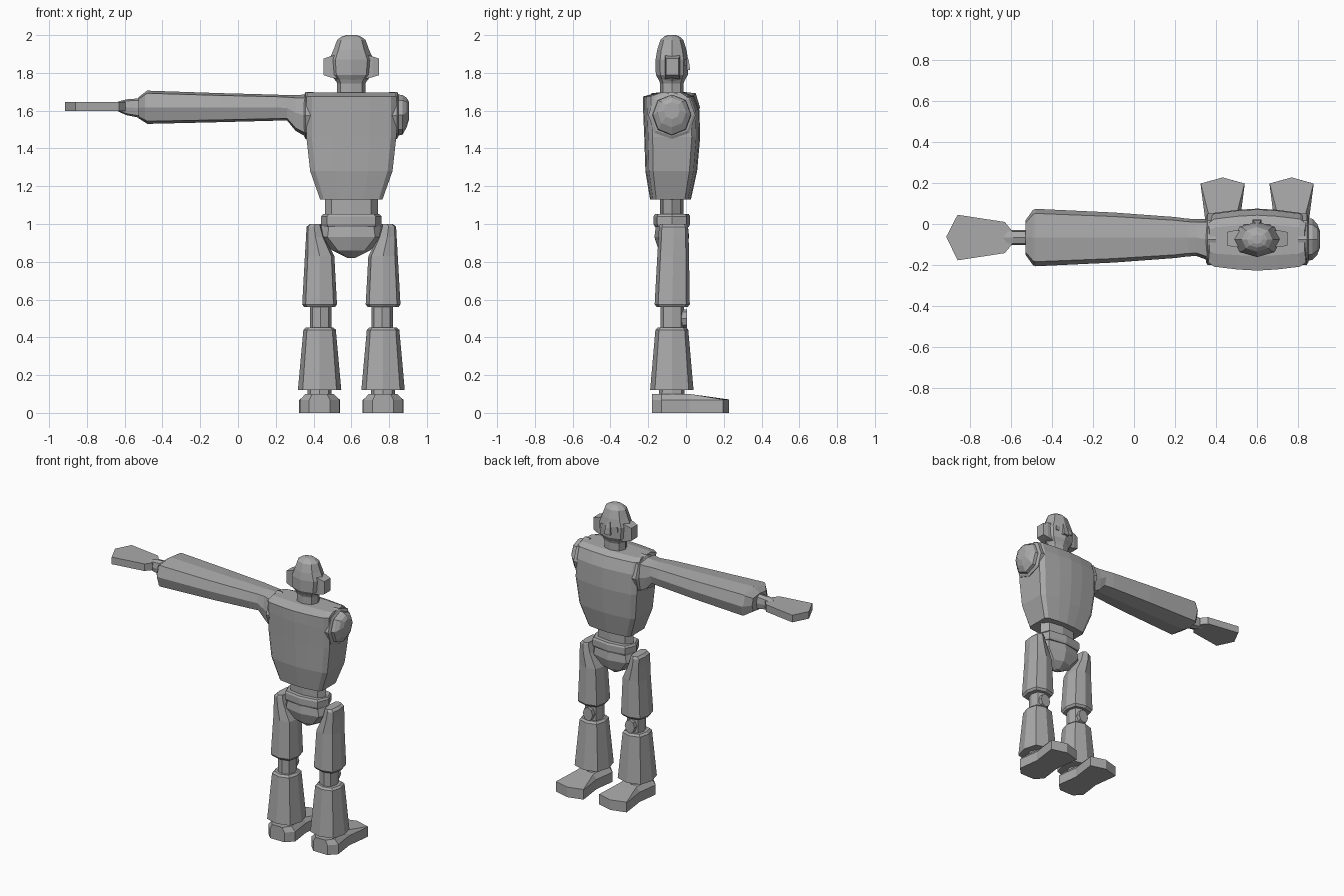
import bpy, bmesh, math

CX, CY = 0.6, -0.075      # body axis

steel = bpy.data.materials.new("grey_steel")
steel.diffuse_color = (0.40, 0.40, 0.40, 1)


def octagon(d=0.75):
    # eight-sided section with points on the axes
    return [(1, 0), (d, d), (0, 1), (-d, d), (-1, 0), (-d, -d), (0, -1), (d, -d)]


SQUARE = [(1, 1), (-1, 1), (-1, -1), (1, -1)]


def loft(name, section, rings, axis="z"):
    """rings: (position, centre_u, centre_v, half_u, half_v) along an axis"""
    bm = bmesh.new()
    loops = []
    for t, cu, cv, hu, hv in rings:
        loop = []
        for u, v in section:
            a, b = cu + u * hu, cv + v * hv
            co = {"z": (a, b, t), "x": (t, a, b), "y": (a, t, b)}[axis]
            loop.append(bm.verts.new(co))
        loops.append(loop)
    n = len(section)
    for r0, r1 in zip(loops, loops[1:]):
        for i in range(n):
            j = (i + 1) % n
            bm.faces.new((r0[i], r0[j], r1[j], r1[i]))
    bm.faces.new(loops[0][::-1])
    bm.faces.new(loops[-1])
    bmesh.ops.recalc_face_normals(bm, faces=bm.faces)
    mesh = bpy.data.meshes.new(name)
    bm.to_mesh(mesh)
    bm.free()
    mesh.materials.append(steel)
    obj = bpy.data.objects.new(name, mesh)
    bpy.context.collection.objects.link(obj)
    return obj


def box(name, x0, x1, y0, y1, z0, z1):
    c = ((x0 + x1) / 2, (y0 + y1) / 2, (x1 - x0) / 2, (y1 - y0) / 2)
    return loft(name, SQUARE, [(z0, *c), (z1, *c)])


# torso: broad shell with a rounded front and back
half = [(1, 0.7), (0.88, 0.86), (0.4, 0.96), (0, 1),
        (-0.4, 0.96), (-0.88, 0.86), (-1, 0.7)]
shell = half + [(-u, -v) for u, v in half]
loft("torso", shell, [
    (1.13, CX, -0.082, 0.165, 0.108),
    (1.28, CX, -0.078, 0.218, 0.137),
    (1.46, CX, -0.073, 0.238, 0.148),
    (1.60, CX, -0.078, 0.238, 0.149),
    (1.675, CX, -0.092, 0.238, 0.135),
    (1.695, CX, -0.08, 0.232, 0.075)])

# waist, belt and pelvis cup
loft("waist", octagon(), [(1.04, CX, CY, 0.14, 0.062), (1.14, CX, CY, 0.14, 0.062)])
loft("belt", octagon(0.8), [
    (0.985, CX, CY, 0.155, 0.09), (1.00, CX, CY, 0.16, 0.097),
    (1.04, CX, CY, 0.16, 0.097), (1.052, CX, CY, 0.15, 0.09)])
loft("pelvis", octagon(0.72), [
    (0.82, CX, CY, 0.02, 0.02), (0.86, CX, CY, 0.10, 0.07),
    (0.93, CX, CY, 0.175, 0.092), (0.99, CX, CY, 0.165, 0.085)])

# neck, head and face
loft("neck", octagon(), [
    (1.68, CX, CY, 0.075, 0.062), (1.745, CX, CY, 0.075, 0.062),
    (1.765, CX, CY, 0.085, 0.07)])
loft("head", octagon(0.72), [
    (1.755, CX, CY, 0.08, 0.065), (1.79, CX, CY, 0.11, 0.085),
    (1.87, CX, CY, 0.118, 0.086), (1.92, CX, CY, 0.095, 0.078),
    (1.975, CX, CY, 0.075, 0.06), (1.993, CX, CY, 0.05, 0.04),
    (2.0, CX, CY, 0.025, 0.022)])
loft("nose", SQUARE, [
    (1.815, CX, 0.008, 0.022, 0.014), (1.86, CX, 0.004, 0.018, 0.012),
    (1.90, CX, -0.004, 0.012, 0.008)])

for s, side in ((-1, "left"), (1, "right")):
    # ears and eyes
    loft("ear_" + side, SQUARE, [
        (CX + s * 0.07, -0.072, 1.832, 0.04, 0.065),
        (CX + s * 0.112, -0.072, 1.832, 0.04, 0.055),
        (CX + s * 0.147, -0.072, 1.832, 0.033, 0.044)], "x")
    ex = CX + s * 0.05
    box("eye_" + side, ex - 0.016, ex + 0.016, -0.03, 0.0, 1.84, 1.87)

    # shoulder rim on the torso side
    loft("shoulder_rim_" + side, octagon(0.74), [
        (CX + s * 0.20, CY, 1.575, 0.125, 0.125),
        (CX + s * 0.242, CY, 1.575, 0.125, 0.125),
        (CX + s * 0.25, CY, 1.575, 0.11, 0.11)], "x")

    # leg: thigh cut away at the inner top, knee, shin and ankle
    lx = CX + s * 0.168
    loft("thigh_" + side, octagon(0.8), [
        (0.56, lx, -0.073, 0.082, 0.082), (0.575, lx, -0.073, 0.092, 0.093),
        (0.83, CX + s * 0.168, -0.068, 0.078, 0.084),
        (0.93, CX + s * 0.19, -0.066, 0.05, 0.08),
        (0.985, CX + s * 0.197, -0.066, 0.04, 0.077),
        (1.00, CX + s * 0.19, -0.066, 0.03, 0.07)])
    for part in loft, :
        part("knee_" + side, octagon(), [
            (0.44, lx - s * 0.005, -0.073, 0.057, 0.062),
            (0.58, lx - s * 0.005, -0.073, 0.057, 0.062)])
    loft("knee_cap_" + side, octagon(0.7), [
        (-0.04, lx - s * 0.005, 0.50, 0.038, 0.048),
        (0.004, lx - s * 0.005, 0.50, 0.038, 0.048)], "y")
    loft("shin_" + side, octagon(0.78), [
        (0.12, lx, CY, 0.115, 0.115), (0.44, lx, CY, 0.086, 0.087),
        (0.453, lx, CY, 0.072, 0.075)])
    loft("ankle_" + side, octagon(), [
        (0.08, lx, CY, 0.066, 0.07), (0.13, lx, CY, 0.062, 0.066)])

    # foot: wide pointed toe, narrow arch, raised heel
    outline = [(0.055, -0.18), (0.105, -0.13), (0.085, 0.02), (0.108, 0.197), (0, 0.227)]
    outline += [(-u, v) for u, v in outline[3::-1]]
    foot = loft("foot_" + side, outline, [
        (0, lx, 0, 1, 1), (0.068, lx, 0, 1, 1), (0.1, lx, 0, 0.72, 1)])
    for v in foot.data.vertices:
        if v.co.z > 0.09 and v.co.y > 0.1:        # toe stays low and full width
            v.co.z = 0.071
            v.co.x = lx + (v.co.x - lx) / 0.73

# bare shoulder dome
loft("shoulder_dome", octagon(0.72), [
    (0.82, CY, 1.575, 0.108, 0.11), (0.87, CY, 1.578, 0.10, 0.106),
    (0.893, CY, 1.59, 0.075, 0.078), (0.906, CY, 1.60, 0.042, 0.045)], "x")

# outstretched arm flaring towards the cuff
AY = -0.066
loft("arm", octagon(0.84), [
    (0.39, CY, 1.575, 0.105, 0.112), (0.355, CY, 1.575, 0.10, 0.11),
    (0.305, AY, 1.588, 0.09, 0.095), (0.26, AY, 1.615, 0.092, 0.067),
    (0.20, AY, 1.616, 0.10, 0.069), (-0.10, AY, 1.616, 0.122, 0.077),
    (-0.48, AY, 1.618, 0.14, 0.088), (-0.492, AY, 1.618, 0.135, 0.08),
    (-0.528, AY, 1.615, 0.085, 0.055)], "x")
loft("wrist", octagon(0.8), [
    (-0.51, AY, 1.613, 0.036, 0.053), (-0.59, AY, 1.618, 0.036, 0.042),
    (-0.635, AY, 1.622, 0.036, 0.026)], "x")

# flat paddle hand
palm = [(-0.595, -0.10), (-0.595, -0.032), (-0.63, 0.01), (-0.86, 0.045),
        (-0.915, -0.062), (-0.86, -0.177), (-0.63, -0.142)]
loft("hand", palm, [(1.597, 0, 0, 1, 1), (1.647, 0, 0, 1, 1)])
